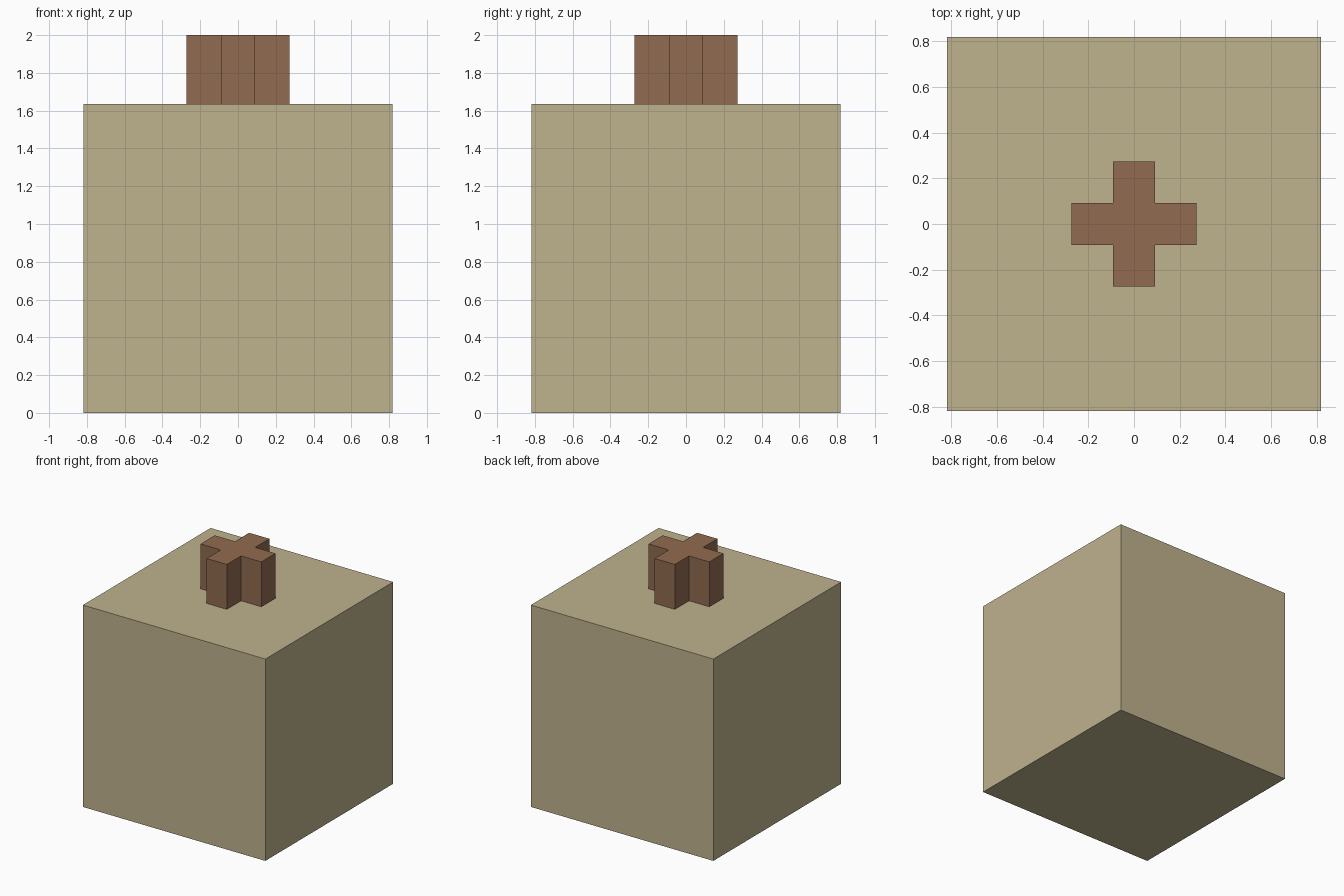
import bpy
import bmesh

default = bpy.data.objects.get("Cube")
if default:
    bpy.data.objects.remove(default, do_unlink=True)

UNIT = 2 / 11  # the design sits on an eleven-step height grid


def make_material(name, rgb):
    mat = bpy.data.materials.new(name)
    mat.use_nodes = True
    color = (*rgb, 1)
    mat.diffuse_color = color
    mat.node_tree.nodes["Principled BSDF"].inputs["Base Color"].default_value = color
    return mat


def make_prism(name, outline, bottom, top, mat):
    """Extrude a counter-clockwise outline from bottom to top."""
    bm = bmesh.new()
    base = bm.faces.new([bm.verts.new((x, y, bottom)) for x, y in outline])
    result = bmesh.ops.extrude_face_region(bm, geom=[base], use_keep_orig=True)
    for item in result["geom"]:
        if isinstance(item, bmesh.types.BMVert):
            item.co.z = top
    bmesh.ops.recalc_face_normals(bm, faces=bm.faces)
    mesh = bpy.data.meshes.new(name)
    bm.to_mesh(mesh)
    bm.free()
    mesh.materials.append(mat)
    obj = bpy.data.objects.new(name, mesh)
    bpy.context.collection.objects.link(obj)
    return obj


def rotated(points):
    """Repeat a run of points around the four quarter turns."""
    outline = []
    for _ in range(4):
        outline += points
        points = [(-y, x) for x, y in points]
    return outline


tan = make_material("tan", (0.52, 0.445, 0.27))
brown = make_material("brown", (0.283, 0.147, 0.08))

# Cube body
half = 4.5 * UNIT
body_top = 9 * UNIT
make_prism("body", rotated([(half, half)]), 0, body_top, tan)

# Cross-shaped stud standing on the body
arm, reach = 0.5 * UNIT, 1.5 * UNIT
stud = rotated([(reach, -arm), (reach, arm), (arm, arm)])
make_prism("cross_stud", stud, body_top, 11 * UNIT, brown)
